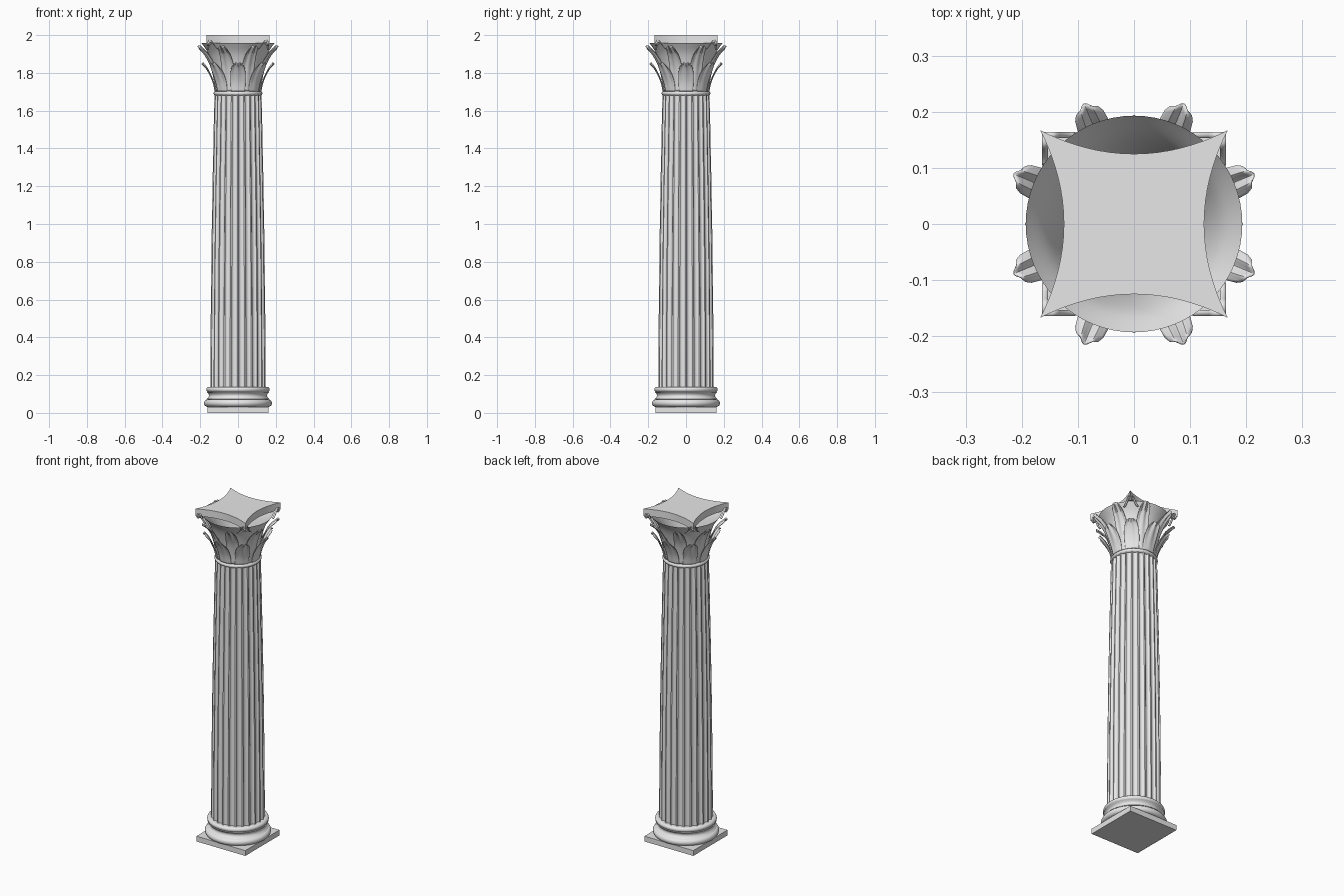
import bpy, bmesh, math
from mathutils import Vector

cube = bpy.data.objects.get("Cube")
if cube:
    bpy.data.objects.remove(cube, do_unlink=True)

STONE = (0.8, 0.8, 0.8, 1)
stone = bpy.data.materials.new("pale stone")
stone.diffuse_color = STONE
stone.use_nodes = True
stone.node_tree.nodes["Principled BSDF"].inputs["Base Color"].default_value = STONE


def finish(name, bm, angle=40, recalc=True):
    if recalc:
        bmesh.ops.recalc_face_normals(bm, faces=bm.faces)
    mesh = bpy.data.meshes.new(name)
    bm.to_mesh(mesh)
    bm.free()
    mesh.materials.append(stone)
    obj = bpy.data.objects.new(name, mesh)
    bpy.context.collection.objects.link(obj)
    bpy.ops.object.select_all(action='DESELECT')
    obj.select_set(True)
    bpy.context.view_layer.objects.active = obj
    bpy.ops.object.shade_smooth_by_angle(angle=math.radians(angle))
    return obj


def skin(bm, rows, closed=False):
    """Join equal rows of points into a sheet of quads."""
    grid = [[bm.verts.new(p) for p in row] for row in rows]
    n = len(grid[0])
    for a, b in zip(grid, grid[1:]):
        for i in range(n if closed else n - 1):
            j = (i + 1) % n
            bm.faces.new((a[i], a[j], b[j], b[i]))
    return grid


def polar(r, a, z):
    return Vector((r * math.cos(a), r * math.sin(a), z))


def lathe(name, profile, caps=True, sides=64):
    bm = bmesh.new()
    grid = skin(bm, [[polar(r, math.tau * i / sides, z) for i in range(sides)]
                     for r, z in profile], True)
    if caps:
        bm.faces.new(grid[0][::-1])
        bm.faces.new(grid[-1])
    return finish(name, bm, recalc=caps)


def roll(radius, z0, z1, steps=10):
    """Half-round moulding whose outermost radius is given."""
    h = (z1 - z0) / 2
    return [(radius - h + h * math.cos(a), (z0 + z1) / 2 + h * math.sin(a))
            for a in (math.pi * (k / steps - 0.5) for k in range(steps + 1))]


def smooth_path(points, t):
    """Catmull-Rom sample along a short list of points."""
    s = t * (len(points) - 1)
    i = min(int(s), len(points) - 2)
    f = s - i
    p = [Vector(points[max(0, min(len(points) - 1, i + k))]) for k in (-1, 0, 1, 2)]
    return 0.5 * (2 * p[1] + (p[2] - p[0]) * f
                  + (2 * p[0] - 5 * p[1] + 4 * p[2] - p[3]) * f * f
                  + (3 * p[1] - p[0] - 3 * p[2] + p[3]) * f ** 3)


# Square plinth
bm = bmesh.new()
bmesh.ops.create_cube(bm, size=1)
for v in bm.verts:
    v.co = Vector((v.co.x * 0.325, v.co.y * 0.325, (v.co.z + 0.5) * 0.032))
finish("plinth", bm)

# Moulded base: large roll, hollow, small roll
hollow = [(0.154 + 0.012 * (k / 4 - 1) ** 2, 0.074 + 0.036 * k / 8) for k in range(9)]
lathe("base_moulding", roll(0.18, 0.032, 0.072) + hollow + roll(0.168, 0.11, 0.138))

# Fluted shaft with a slight swelling
FLUTES, STEPS = 24, 8
rows = []
for k in range(13):
    t = k / 12
    radius = 0.147 - 0.022 * t + 0.004 * math.sin(math.pi * t)
    row = []
    for i in range(FLUTES * STEPS):
        f = (i % STEPS) / (STEPS - 1)
        a = math.tau / FLUTES * (i // STEPS + 0.1 + 0.8 * f)
        depth = 0.075 * radius * math.sqrt(max(0, 1 - (2 * f - 1) ** 2))
        row.append(polar(radius - depth, a, 0.136 + 1.548 * t))
    rows.append(row)
bm = bmesh.new()
grid = skin(bm, rows, True)
bm.faces.new(grid[0][::-1])
bm.faces.new(grid[-1])
finish("fluted_shaft", bm)

# Neck ring
lathe("neck_ring", roll(0.129, 1.68, 1.703))

# Open flaring bell of the capital
bell = [(0.116, 1.7), (0.121, 1.77), (0.135, 1.84), (0.158, 1.905), (0.193, 1.957)]
lathe("capital_bell", [smooth_path(bell, k / 20) for k in range(21)], caps=False)


# Two staggered tiers of curling leaves
def leaf(name, path, angle, widths):
    rows = []
    for k in range(17):
        row = []
        for i in range(13):
            u = i / 6 - 1
            t = k / 16 * (1 - 0.12 * abs(u) ** 3)
            r, z = smooth_path(path, t)
            w = smooth_path([(x, 0) for x in widths], t)[0]
            ripple = 0.004 * t * math.cos(math.tau * u)
            row.append(polar(r + ripple, angle + u * w / r, z - ripple * t))
        rows.append(row)
    bm = bmesh.new()
    skin(bm, rows)
    obj = finish(name, bm)
    solid = obj.modifiers.new("thickness", 'SOLIDIFY')
    solid.thickness = 0.003
    solid.offset = 0


upper = [(0.119, 1.703), (0.128, 1.77), (0.147, 1.84), (0.181, 1.9), (0.228, 1.943)]
lower = [(0.122, 1.703), (0.132, 1.75), (0.15, 1.795), (0.17, 1.83), (0.189, 1.852)]
for k in range(8):
    leaf(f"upper_leaf_{k + 1}", upper, math.tau * (k + 0.5) / 8, (0.034, 0.036, 0.035, 0.03, 0.023))
    leaf(f"lower_leaf_{k + 1}", lower, math.tau * k / 8, (0.036, 0.04, 0.04, 0.034, 0.023))

# Small scrolls, a pair under each corner of the top slab
for k in range(4):
    for side in (-1, 1):
        line = [(0.105 + 0.035 * j / 6, 1.925 + 0.045 * (j / 6) ** 1.5) for j in range(6)]
        for j in range(25):
            a = math.pi * (0.75 - 2.6 * j / 24)
            r = 0.016 - 0.011 * j / 24
            line.append((0.15 + r * math.cos(a), 1.958 + r * math.sin(a)))
        rows = [[Vector((side * x, y, z)) for x, z in line] for y in (-0.164, -0.153)]
        bm = bmesh.new()
        skin(bm, rows)
        bmesh.ops.rotate(bm, verts=bm.verts, cent=(0, 0, 0),
                         matrix=Vector((0, 1, 0)).rotation_difference(
                             Vector((0, 1, 0))).to_matrix())
        obj = finish(f"corner_scroll_{k + 1}_{'left' if side > 0 else 'right'}", bm)
        obj.rotation_euler.z = k * math.pi / 2
        solid = obj.modifiers.new("thickness", 'SOLIDIFY')
        solid.thickness = 0.003
        solid.offset = 0

# Top slab with four concave sides and sharp corners
outline = []
for k in range(4):
    turn = k * math.pi / 2
    for i in range(16):
        u = i / 8 - 1
        x, y = 0.167 * u, -0.125 - 0.042 * u * u
        outline.append((x * math.cos(turn) - y * math.sin(turn),
                        x * math.sin(turn) + y * math.cos(turn)))
bm = bmesh.new()
grid = skin(bm, [[Vector((x, y, z)) for x, y in outline] for z in (1.957, 2.0)], True)
bm.faces.new(grid[0][::-1])
bm.faces.new(grid[-1])
finish("top_slab", bm)
